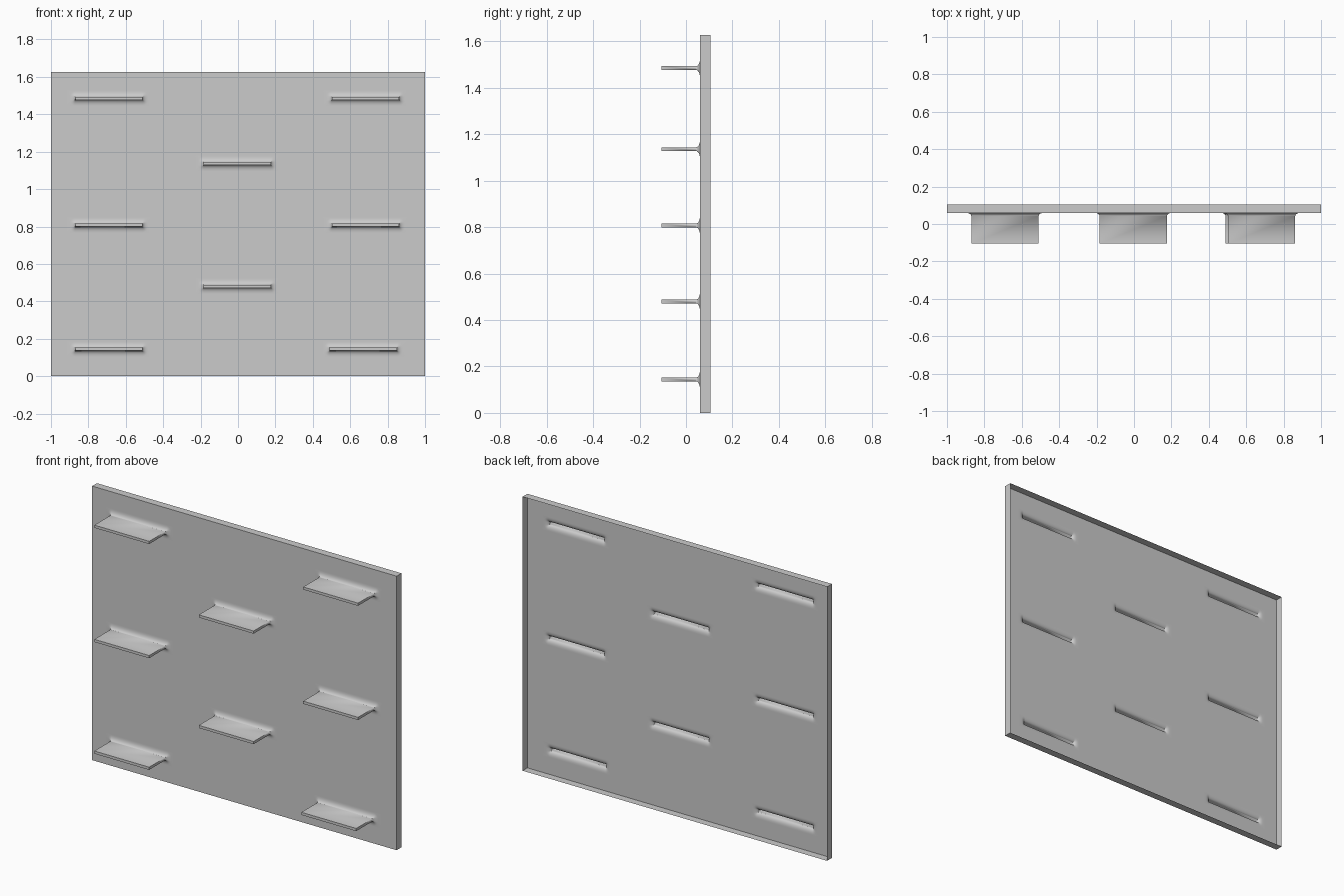
import bpy, bmesh
from math import sin, cos, pi

if "Cube" in bpy.data.objects:
    bpy.data.objects.remove(bpy.data.objects["Cube"])

# Moulded sheet, open at the back, with hollow shelves pressed out of the front
H, FRONT, BACK, TIP = 1.627, 0.06, 0.105, -0.105
HALF_W, HALF_T = 0.18, 0.008          # shelf half width and half thickness
FLARE, DEPTH, STEPS = 0.03, 0.017, 6  # fillet where a shelf meets the panel

TOP, MID, LOW = 1.485, 0.807, 0.144
shelves = [(-0.69, TOP, -0.69), (-0.69, MID, -0.69), (-0.69, LOW, -0.69),
           (0.682, TOP, 0.68), (0.682, MID, 0.68), (0.67, LOW, 0.68),
           (-0.004, 1.136, -0.004), (-0.004, 0.48, -0.004)]  # x, z, cell centre
CELL_X, CELL_Z = HALF_W + 0.045, HALF_T + 0.035

bm = bmesh.new()


def ring(x, z, y, r):
    """Loop of points around a shelf: its rectangle grown by r, round corners."""
    pts = []
    for k, (sx, sz) in enumerate([(1, 1), (-1, 1), (-1, -1), (1, -1)]):
        for j in range(STEPS + 1):
            a = (k + j / STEPS) * pi / 2
            pts.append(bm.verts.new((x + sx * HALF_W + r * cos(a), y,
                                     z + sz * HALF_T + r * sin(a))))
    return pts


def bridge(a, b, smooth):
    n = len(a)
    for i in range(n):
        j = (i + 1) % n
        bm.faces.new((a[i], a[j], b[j], b[i])).smooth = smooth


def add_shelf(x, z, cx):
    # flat surround filling the panel cell
    outer = ring(x, z, FRONT, FLARE)
    corners = [bm.verts.new((cx + sx * CELL_X, FRONT, z + sz * CELL_Z))
               for sx, sz in [(1, 1), (-1, 1), (-1, -1), (1, -1)]]
    m = STEPS + 1
    for k in range(4):
        for j in range(STEPS):
            bm.faces.new((corners[k], outer[k * m + j + 1], outer[k * m + j]))
        n = (k + 1) % 4
        bm.faces.new((corners[k], corners[n], outer[n * m], outer[k * m + STEPS]))
    # concave flare
    prev = outer
    for s in range(1, STEPS + 1):
        t = s / STEPS * pi / 2
        cur = ring(x, z, FRONT - DEPTH * (1 - cos(t)), FLARE * (1 - sin(t)))
        bridge(prev, cur, True)
        prev = cur
    # hollow shelf blade with separate edge loops so its edges stay crisp
    base = [bm.verts.new((x + sx * HALF_W, FRONT - DEPTH, z + sz * HALF_T))
            for sx, sz in [(1, 1), (-1, 1), (-1, -1), (1, -1)]]
    tip = [bm.verts.new((v.co.x, TIP, v.co.z)) for v in base]
    bridge(base, tip, False)
    bm.faces.new(tip)


for s in shelves:
    add_shelf(*s)

# Front sheet as a grid with the shelf cells left open
xs = sorted({-1.0, 1.0} | {c + d for _, _, c in shelves for d in (-CELL_X, CELL_X)})
zs = sorted({0.0, H} | {z + d for _, z, _ in shelves for d in (-CELL_Z, CELL_Z)})
grid = [[bm.verts.new((x, FRONT, z)) for z in zs] for x in xs]
for i in range(len(xs) - 1):
    for j in range(len(zs) - 1):
        mx, mz = (xs[i] + xs[i + 1]) / 2, (zs[j] + zs[j + 1]) / 2
        if any(abs(mx - c) < 0.01 and abs(mz - z) < 0.01 for _, z, c in shelves):
            continue
        bm.faces.new((grid[i][j], grid[i + 1][j], grid[i + 1][j + 1], grid[i][j + 1]))

# Rim turned back around the sheet
edge = ([g[0] for g in grid] + grid[-1][1:] +
        [g[-1] for g in grid[-2::-1]] + grid[0][-2:0:-1])
bridge(edge, [bm.verts.new((v.co.x, BACK, v.co.z)) for v in edge], False)

# Weld and make the front side the outside
bmesh.ops.remove_doubles(bm, verts=bm.verts, dist=0.00005)
bmesh.ops.dissolve_degenerate(bm, dist=0.00002, edges=bm.edges)
bmesh.ops.recalc_face_normals(bm, faces=bm.faces)
big = max(bm.faces, key=lambda f: f.calc_area())
if big.normal.y > 0:
    bmesh.ops.reverse_faces(bm, faces=bm.faces)

mesh = bpy.data.meshes.new("shelf_panel")
bm.to_mesh(mesh)
bm.free()
obj = bpy.data.objects.new("shelf_panel", mesh)
bpy.context.collection.objects.link(obj)
bpy.context.view_layer.objects.active = obj
obj.select_set(True)
bpy.ops.object.shade_smooth_by_angle(angle=0.5)
